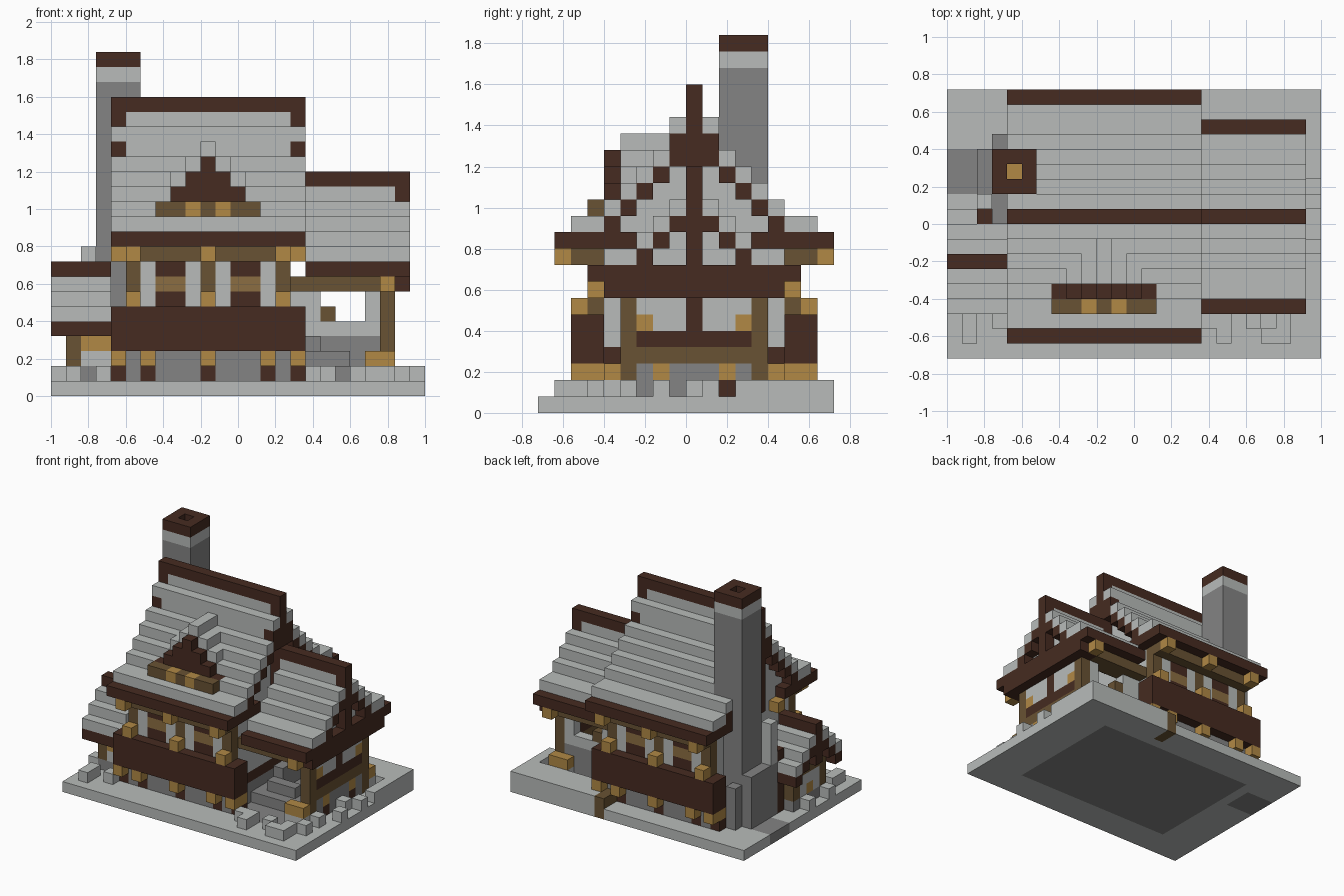
import bpy, bmesh
from mathutils import Vector

cube = bpy.data.objects.get("Cube")
if cube:
    bpy.data.objects.remove(cube)

U = 0.08                      # edge of one block
ORIGIN = Vector((-1, -0.72, 0))
COLOURS = {
    "light_stone": (0.48, 0.50, 0.49),
    "grey_stone": (0.23, 0.23, 0.23),
    "dark_wood": (0.061, 0.024, 0.015),
    "brown_wood": (0.14, 0.085, 0.033),
    "tan_wood": (0.44, 0.25, 0.06),
    "shutter_wood": (0.26, 0.155, 0.055),
}
LIGHT, GREY, DARK, BROWN, TAN, SHUTTER = range(6)
materials = []
for name, rgb in COLOURS.items():
    m = bpy.data.materials.new(name)
    m.use_nodes = True
    m.diffuse_color = (*rgb, 1)
    m.node_tree.nodes["Principled BSDF"].inputs["Base Color"].default_value = (*rgb, 1)
    materials.append(m)

blocks = {}


def fill(part, colour, xs, ys, zs, mirror=False):
    """Fill a box of blocks; a single number means one block; later fills win."""
    xs, ys, zs = [(r, r + 1) if isinstance(r, int) else r for r in (xs, ys, zs)]
    spans = [ys, (19 - ys[1], 19 - ys[0])] if mirror else [ys]
    for span in spans:
        for x in range(*xs):
            for y in range(*span):
                for z in range(*zs):
                    blocks[x, y, z] = (part, colour)


def roof(part, x0, x1, ridge_y, tops, ridge_top, ends, dark_eave=True):
    """Stepped gable roof with dark boards under each open end."""
    for d, t in enumerate(tops, 1):
        nxt = tops[d] if d < len(tops) else t - 1
        last = d == len(tops)
        for y in (ridge_y - d, ridge_y + d):
            fill(part, DARK if last and dark_eave else LIGHT, (x0, x1), y, (min(t - 1, nxt), t))
            for e in ends:
                if not (last and dark_eave):
                    fill(part + "_boards", DARK, e, y, (min(nxt - 1, t - 2), t - 1))
    fill(part, LIGHT, (x0, x1), ridge_y, (tops[0] - 1, ridge_top - 1))
    fill(part + "_ridge", DARK, (x0, x1), ridge_y, ridge_top - 1)
    for e in ends:
        fill(part + "_ridge", DARK, e, ridge_y, (tops[-1] - 1, ridge_top))


def gable(part, x, ridge_y, tops, z0):
    for d, t in enumerate(tops):
        for y in (ridge_y - d, ridge_y + d):
            fill(part, LIGHT, x, y, (z0, max(z0, t - 1)))


# ground slab, raised back terrace and loose paving
fill("ground", LIGHT, (0, 25), (0, 18), 0)
fill("ground", GREY, (4, 21), (3, 15), 0)
fill("ground", GREY, (0, 3), (11, 14), 0)
fill("terrace", LIGHT, (16, 25), (15, 18), 1)
fill("terrace", LIGHT, (24, 25), (12, 15), 1)
fill("terrace", BROWN, 15, (16, 18), (0, 2))
for x, y in ((1, 1), (1, 2), (3, 2), (0, 4), (0, 7), (17, 2), (18, 2), (18, 1), (20, 2), (21, 1),
             (22, 1), (22, 2), (23, 3), (23, 5), (24, 7), (23, 9), (24, 10)):
    fill("paving_stones", LIGHT, x, y, 1)

# main house: plinth and upper walls
for x in (5, 15):
    fill("plinth", GREY, x, (3, 16), (1, 3))
    fill("main_wall", LIGHT, x, (3, 16), (3, 10))
fill("plinth", GREY, (5, 16), 3, (1, 3), True)
fill("main_wall", LIGHT, (5, 16), 3, (3, 10), True)
fill("main_floor", DARK, (5, 16), (3, 16), 3)
for x in (4, 6, 10, 14, 16):
    fill("foot_posts", DARK, x, 3, 1, True)
    fill("foot_brackets", TAN, x, (2, 4), 2, True)

# overhanging galleries front and back
fill("gallery", DARK, (4, 17), 2, (3, 6), True)
for x in (4, 16):
    fill("gallery", DARK, x, 3, (3, 6), True)

# windows, posts and beam ends of the main walls
for x in (7, 12):
    fill("window_sills", DARK, (x, x + 2), 3, 6, True)
    fill("window_shutters", SHUTTER, (x, x + 2), 3, 7, True)
    fill("window_lintels", DARK, (x, x + 2), 3, 8, True)
fill("wall_plate", BROWN, (5, 16), 2, 9, True)
for x in (5, 10, 15):
    fill("wall_posts", BROWN, x, 3, (6, 10), True)
    fill("post_feet", TAN, x, 2, 6, True)
    fill("beam_ends", TAN, x, 1, 9, True)

# main roof
main_tops = [18, 16, 15, 14, 13, 12, 12, 11]
for x in (5, 15):
    gable("main_gable", x, 9, [18] + main_tops[:7], 10)
roof("main_roof", 4, 17, 9, main_tops, 20, (4, 16))
for x in (4, 16):
    fill("main_tie_beam", DARK, x, (1, 6), 10, True)
    fill("main_tie_end", TAN, x, 6, 9, True)

# dormer: stepped cap, dark front and timber sill
for n in range(4):
    z = 16 - n
    for x in (10 - n, 10 + n):
        fill("dormer_roof", LIGHT, x, (5, 9 - n), z)
for n in range(3):
    fill("dormer_front", DARK, (10 - n, 11 + n), 4, 15 - n)
fill("dormer_front", DARK, (7, 14), 4, 12)
fill("dormer_sill", BROWN, (7, 14), 3, 12)
fill("dormer_sill", BROWN, (9, 12), 3, 11)
for x in (9, 11):
    fill("dormer_beam_ends", TAN, x, 3, 12)

# side wing: open front, back wall with an opening, framed end wall
fill("wing_floor", GREY, (16, 22), (6, 13), 1)
fill("wing_back_wall", GREY, (16, 22), 13, (1, 4))
fill("wing_back_wall", LIGHT, (16, 22), 13, 4)
for x in (16, 17, 21):
    fill("wing_back_wall", LIGHT, x, 13, (5, 8))
fill("wing_end_wall", GREY, 22, (6, 13), (1, 3))
fill("wing_end_wall", LIGHT, 22, (6, 13), (5, 7))
fill("wing_end_rail", BROWN, 22, (5, 14), 3)
fill("wing_end_rail", DARK, 22, (6, 13), 4)
fill("wing_beam", BROWN, (16, 23), (4, 6), 7, True)
fill("wing_beam", DARK, (22, 24), (4, 15), 7)
fill("wing_posts", BROWN, 22, 5, (1, 8), True)
fill("wing_king_post", DARK, 22, 9, (4, 8))
fill("wing_brackets", TAN, 22, 6, 5, True)
fill("wing_beam_ends", TAN, 22, 3, 7, True)
fill("wing_feet", TAN, (21, 23), 4, 2, True)
fill("wing_feet", LIGHT, (21, 23), 4, 1, True)
fill("wing_steps", GREY, (17, 20), 7, 2)
fill("wing_steps", GREY, 17, (8, 12), (2, 4))
fill("wing_bracket", BROWN, 18, 13, 5)
for y in (7, 11):
    fill("wing_foot_posts", DARK, 22, y, 1)
    fill("wing_foot_brackets", TAN, 22, y, 2)
wing_tops = [13, 12, 11, 10, 10, 9]
gable("wing_gable", 22, 9, [13] + wing_tops[:5], 8)
roof("wing_roof", 17, 24, 9, wing_tops, 15, (23,))
fill("wing_tie_beam", DARK, 23, (3, 16), 8)
fill("wing_king_post", DARK, 23, 9, (7, 15))

# small lean wing on the other side
fill("annex_wall", LIGHT, (1, 4), (4, 9), (1, 5))
fill("annex_wall", GREY, (1, 4), (4, 9), 1)
fill("annex_beam", TAN, (2, 4), 4, 3)
fill("annex_beam", BROWN, 1, (4, 9), 4)
for y in (4, 8):
    fill("annex_posts", BROWN, 1, y, (2, 5))
fill("annex_feet", TAN, 1, 6, 2)
annex_tops = [8, 7, 6]
gable("annex_gable", 1, 6, [8] + annex_tops[:2], 5)
roof("annex_roof", 0, 4, 6, annex_tops, 9, (0,), dark_eave=False)
for y in (3, 9):
    fill("annex_eave", DARK, (0, 4), y, 4)

# chimney with stepped base, pale band, dark rim and open flue
fill("chimney_base", GREY, 2, (10, 14), (1, 6))
fill("chimney_base", GREY, 3, (9, 11), (1, 8))
fill("chimney_base", GREY, 3, 14, (1, 5))
fill("chimney_base", DARK, 2, 9, (1, 7))
fill("chimney_base", LIGHT, 2, 10, (6, 10))
fill("chimney", GREY, (3, 6), (11, 14), (1, 21))
fill("chimney_band", LIGHT, (3, 6), (11, 14), 21)
fill("chimney_rim", DARK, (3, 6), (11, 14), 22)
for z in range(18, 23):
    blocks.pop((4, 12, z))
fill("chimney_flue", TAN, 4, 12, 17)

# turn the blocks into one clean mesh per part, keeping outer faces only
parts = {}
for cell, (part, colour) in blocks.items():
    parts.setdefault(part, []).append((cell, colour))
for part, cells in parts.items():
    bm = bmesh.new()
    for cell, colour in cells:
        for axis in range(3):
            for side in (0, 1):
                step = Vector((0, 0, 0))
                step[axis] = 2 * side - 1
                if tuple(int(c + s) for c, s in zip(cell, step)) in blocks:
                    continue
                ring = []
                for a, b in ((0, 0), (1, 0), (1, 1), (0, 1)):
                    p = Vector(cell)
                    p[axis] += side
                    p[(axis + 1) % 3] += a
                    p[(axis + 2) % 3] += b
                    ring.append(bm.verts.new(ORIGIN + p * U))
                face = bm.faces.new(ring if side else ring[::-1])
                face.material_index = colour
    bmesh.ops.remove_doubles(bm, verts=bm.verts, dist=0.001)
    bmesh.ops.dissolve_limit(bm, angle_limit=0.01, verts=bm.verts, edges=bm.edges,
                             delimit={'MATERIAL'})
    mesh = bpy.data.meshes.new(part)
    bm.to_mesh(mesh)
    bm.free()
    for m in materials:
        mesh.materials.append(m)
    bpy.context.collection.objects.link(bpy.data.objects.new(part, mesh))
